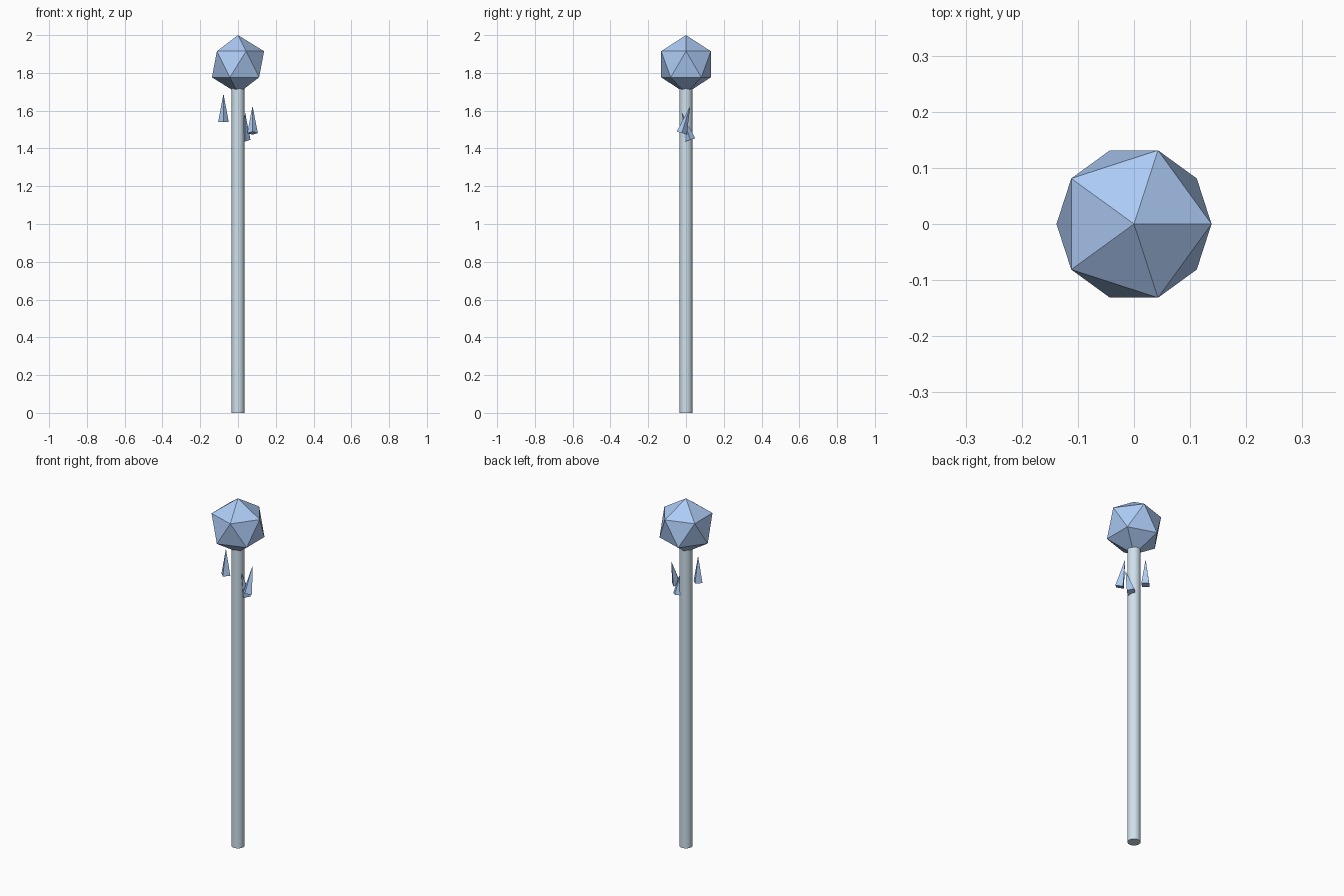
import bpy
import math

if "Cube" in bpy.data.objects:
    bpy.data.objects.remove(bpy.data.objects["Cube"])


def material(name, color):
    m = bpy.data.materials.new(name)
    m.diffuse_color = color
    m.use_nodes = True
    m.node_tree.nodes["Principled BSDF"].inputs["Base Color"].default_value = m.diffuse_color
    return m


steel = material("pale_metal", (0.62, 0.75, 0.84, 1))
crystal = material("blue_crystal", (0.42, 0.60, 0.92, 1))


def finish(name, mat):
    ob = bpy.context.object
    ob.name = name
    ob.data.materials.append(mat)
    return ob


# Shaft, its top buried in the orb
SHAFT_TOP = 1.75
bpy.ops.mesh.primitive_cylinder_add(vertices=16, radius=0.034, depth=SHAFT_TOP,
                                    location=(0, 0, SHAFT_TOP / 2))
finish("shaft", steel)
bpy.ops.object.shade_smooth_by_angle(angle=math.radians(40))

# Faceted orb
R = 0.1545
bpy.ops.mesh.primitive_ico_sphere_add(subdivisions=1, radius=R, location=(0, 0, 2 - R))
finish("orb", crystal)

# Four-sided shards floating under the orb: centre x, centre z, tilt about x
for i, (x, z, tilt) in enumerate([(-0.077, 1.615, 0), (0.077, 1.553, -0.3), (0.038, 1.517, 0.3)]):
    bpy.ops.mesh.primitive_cone_add(vertices=4, radius1=0.028, radius2=0, depth=0.15,
                                    location=(x, 0, z), rotation=(tilt, 0, 0))
    finish(f"shard_{i + 1}", crystal)
